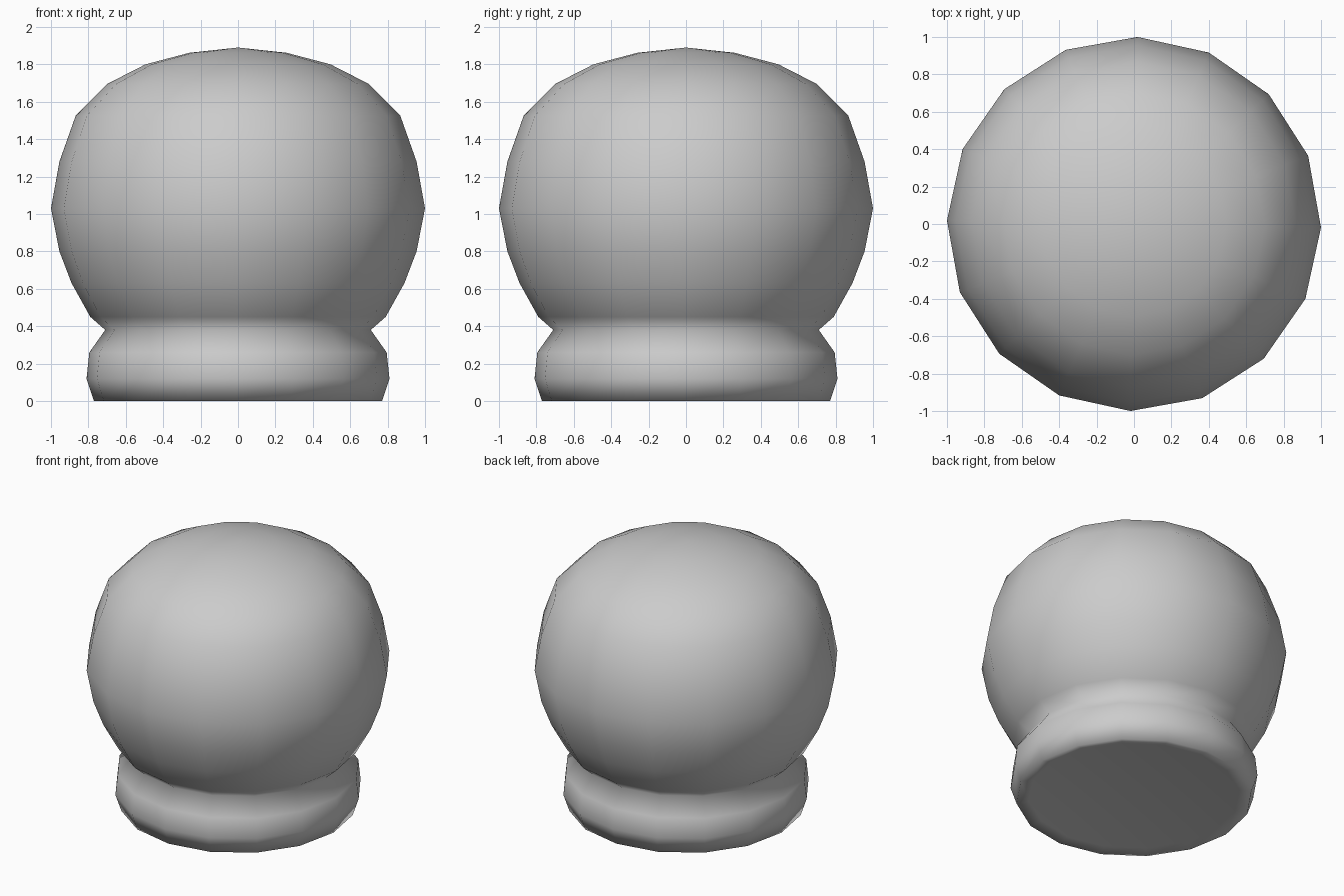
import bpy
import bmesh
import math
from mathutils import Matrix

SIDES = 16

if "Cube" in bpy.data.objects:
    bpy.data.objects.remove(bpy.data.objects["Cube"], do_unlink=True)

# Plain grey material
grey = bpy.data.materials.new("plain_grey")
grey.use_nodes = True
colour = (0.6, 0.6, 0.6, 1)
grey.diffuse_color = colour
grey.node_tree.nodes["Principled BSDF"].inputs["Base Color"].default_value = colour

# Half outlines as (radius, height), from underside to crown
foot = [(0, 0.015), (0.69, 0.015), (0.77, 0), (0.81, 0.12), (0.795, 0.26), (0.71, 0.38)]
ball = [(0.79, 0.45), (0.89, 0.63), (0.955, 0.80), (1, 1.03), (0.955, 1.28),
        (0.868, 1.525), (0.70, 1.695), (0.495, 1.80), (0.26, 1.862), (0, 1.89)]


def lathe(name, profile, material, turn):
    """Spin a half outline around the z axis into a smooth solid."""
    bm = bmesh.new()
    verts = [bm.verts.new((r, 0, z)) for r, z in profile]
    edges = [bm.edges.new(pair) for pair in zip(verts, verts[1:])]
    bmesh.ops.spin(bm, geom=verts + edges, cent=(0, 0, 0), axis=(0, 0, 1),
                   angle=2 * math.pi, steps=SIDES)
    bmesh.ops.remove_doubles(bm, verts=bm.verts[:], dist=0.0005)
    bmesh.ops.rotate(bm, verts=bm.verts[:], cent=(0, 0, 0),
                     matrix=Matrix.Rotation(turn, 3, 'Z'))
    bmesh.ops.recalc_face_normals(bm, faces=bm.faces[:])
    for face in bm.faces:
        face.smooth = True
    mesh = bpy.data.meshes.new(name)
    bm.to_mesh(mesh)
    bm.free()
    mesh.materials.append(material)
    obj = bpy.data.objects.new(name, mesh)
    bpy.context.collection.objects.link(obj)
    return obj


# Ball and rounded foot share one continuous surface
lathe("ball_knob_with_foot", foot + ball, grey, math.radians(-1.1))
